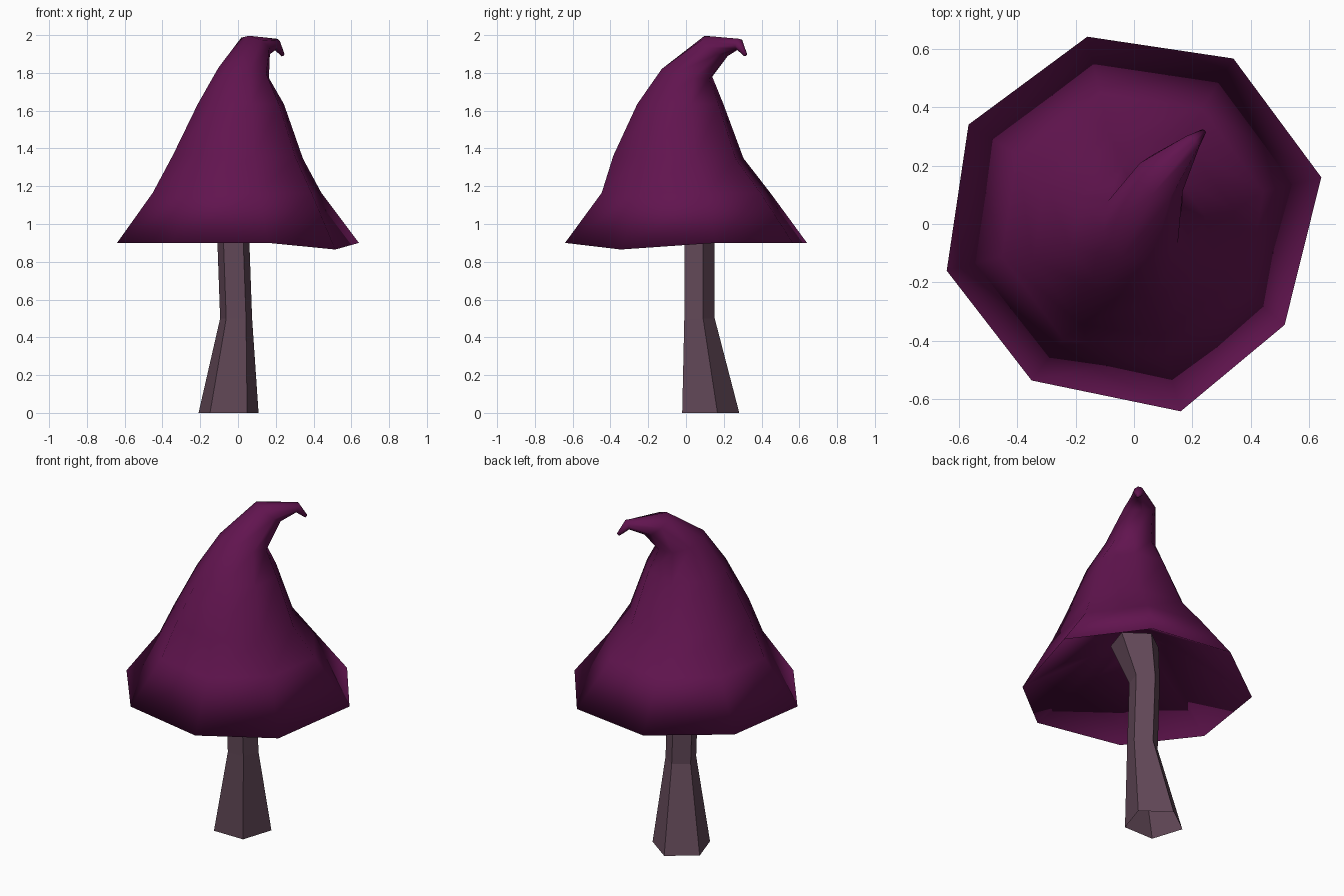
import bpy
from math import radians, cos, sin
from mathutils import Vector, Matrix

if "Cube" in bpy.data.objects:
    bpy.data.objects.remove(bpy.data.objects["Cube"])


def ring(center, r, sides, start, tilt=0, heading=0):
    """Regular polygon whose normal leans by tilt towards heading (degrees)."""
    axis = Vector((-sin(radians(heading)), cos(radians(heading)), 0))
    rot = Matrix.Rotation(radians(tilt), 3, axis)
    pts = []
    for k in range(sides):
        a = radians(start + 360 * k / sides)
        pts.append(Vector(center) + rot @ Vector((r * cos(a), r * sin(a), 0)))
    return pts


def loft(name, rings, color, smooth, close_start, close_end):
    """Skin a stack of rings into one mesh object."""
    n = len(rings[0])
    verts = [p for r in rings for p in r]
    faces = []
    for i in range(len(rings) - 1):
        for k in range(n):
            a, b = i * n + k, i * n + (k + 1) % n
            faces.append((a, b, b + n, a + n))
    if close_start:
        faces.append(tuple(reversed(range(n))))
    if close_end:
        faces.append(tuple(range(len(verts) - n, len(verts))))
    mesh = bpy.data.meshes.new(name)
    mesh.from_pydata(verts, [], faces)
    for p in mesh.polygons:
        p.use_smooth = smooth
    mat = bpy.data.materials.new(name + "_color")
    mat.diffuse_color = color
    mat.use_nodes = True
    mat.node_tree.nodes["Principled BSDF"].inputs["Base Color"].default_value = mat.diffuse_color
    mesh.materials.append(mat)
    obj = bpy.data.objects.new(name, mesh)
    bpy.context.collection.objects.link(obj)
    return obj


# Stem: open five-sided tube, flat faces, bent, flaring at the base and top
stem = [
    ((-0.05, 0.115, 0), 0.167),
    ((-0.01, 0.063, 0.5), 0.089),
    ((-0.025, 0.063, 0.92), 0.089),
    ((0.0, 0.01, 1.18), 0.14),
]
loft("stem", [ring(c, r, 5, 18) for c, r in stem],
     (0.12, 0.064, 0.095, 1), False, False, False)

# Cap: hollow underside, then an eight-sided bell with a curled tip
# (centre, radius, tilt)
cap = [
    ((0, 0, 1.21), 0.14, 0),
    ((0, 0, 0.90), 0.66, 0),
    ((-0.005, 0, 1.165), 0.46, 0),
    ((0, -0.04, 1.355), 0.355, 2),
    ((0.015, -0.03, 1.635), 0.235, 0),
    ((0.03, 0.005, 1.80), 0.14, 14),
    ((0.093, 0.16, 1.943), 0.088, 38),
    ((0.2, 0.28, 1.952), 0.03, 108),
    ((0.237, 0.315, 1.895), 0.01, 135),
]
cap_rings = [ring(c, r, 8, 14, t, 50) for c, r, t in cap]
# Irregular brim corners, one of them drooping
cap_rings[1][5] = Vector((-0.35, -0.535, 0.90))
cap_rings[1][7] = Vector((0.515, -0.345, 0.865))
loft("cap", cap_rings, (0.12, 0.007, 0.078, 1), True, True, True)
